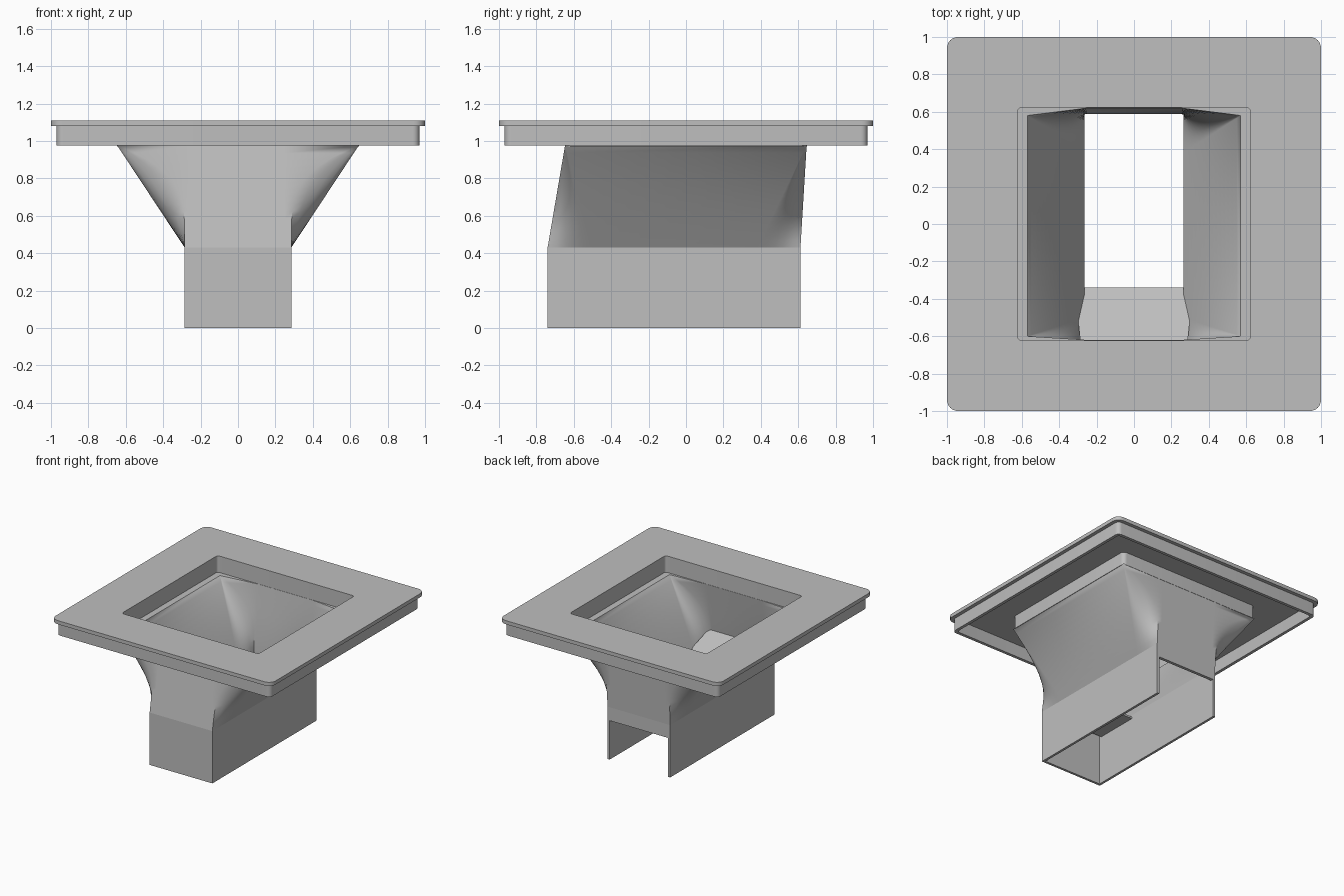
import bpy, bmesh, math

cube = bpy.data.objects.get("Cube")
if cube:
    bpy.data.objects.remove(cube, do_unlink=True)

grey = bpy.data.materials.new("plain grey")
GREY = (0.52, 0.52, 0.52, 1)
grey.diffuse_color = GREY
grey.use_nodes = True
grey.node_tree.nodes["Principled BSDF"].inputs["Base Color"].default_value = GREY


def lerp(a, b, t):
    return a + (b - a) * t


def loft(name, rings, cyclic=False, angle=30):
    """Skin equal-length closed rings; cyclic joins the last to the first, else the ends are capped."""
    bm = bmesh.new()
    rows = [[bm.verts.new(p) for p in ring] for ring in rings]
    n = len(rows[0])
    for i in range(len(rows) if cyclic else len(rows) - 1):
        a, b = rows[i], rows[(i + 1) % len(rows)]
        for j in range(n):
            k = (j + 1) % n
            bm.faces.new((a[j], a[k], b[k], b[j]))
    if not cyclic:
        bm.faces.new(rows[0])
        bm.faces.new(rows[-1])
    bmesh.ops.remove_doubles(bm, verts=bm.verts[:], dist=1e-5)
    bmesh.ops.recalc_face_normals(bm, faces=bm.faces[:])
    mesh = bpy.data.meshes.new(name)
    bm.to_mesh(mesh)
    bm.free()
    mesh.materials.append(grey)
    ob = bpy.data.objects.new(name, mesh)
    bpy.context.collection.objects.link(ob)
    bpy.ops.object.select_all(action='DESELECT')
    ob.select_set(True)
    bpy.context.view_layer.objects.active = ob
    bpy.ops.object.shade_smooth_by_angle(angle=math.radians(angle))
    return ob


def rounded_square(half, r, z, steps=6):
    pts = []
    for q in range(4):
        mid = math.pi / 4 + q * math.pi / 2
        cx = math.copysign(half - r, math.cos(mid))
        cy = math.copysign(half - r, math.sin(mid))
        for s in range(steps + 1):
            a = (q + s / steps) * math.pi / 2
            pts.append((cx + r * math.cos(a), cy + r * math.sin(a), z))
    return pts


def square_frame(name, outer, r_out, inner, r_in, z0, z1):
    loft(name, [rounded_square(outer, r_out, z0), rounded_square(outer, r_out, z1),
                rounded_square(inner, r_in, z1), rounded_square(inner, r_in, z0)], cyclic=True)


def box(name, x0, x1, y0, y1, z0, z1):
    loft(name, [[(x0, y0, z), (x1, y0, z), (x1, y1, z), (x0, y1, z)] for z in (z0, z1)])


# Top flange, its hanging skirt and the collar around the opening
square_frame("top_flange", 1.0, 0.06, 0.622, 0.02, 1.08, 1.11)
square_frame("flange_skirt", 0.97, 0.035, 0.945, 0.02, 0.975, 1.085)
square_frame("opening_collar", 0.647, 0.035, 0.622, 0.02, 0.972, 1.085)

# Funnel: a wide square mouth narrowing to the outlet, with scooped corners
Z_LOW, Z_HIGH, STEPS, CORNER = 0.43, 0.975, 14, 5


def funnel_quarter(t, x, mid_y, edge_y, side_y):
    """Points from the end wall's middle round one corner to the side wall."""
    z = lerp(Z_LOW, Z_HIGH, t)
    fx, fy = lerp(*x, t ** 4), lerp(*edge_y, t)
    sx, sy = lerp(*x, t), lerp(*side_y, t)
    pts = [(0.25, lerp(*mid_y, t), z)]
    cx, cy = sx, (fy + sy) / 2
    for i in range(CORNER + 1):
        u = i / CORNER
        w0, w1, w2 = (1 - u) ** 2, 2 * u * (1 - u), u * u
        pts.append((w0 * fx + w1 * cx + w2 * sx, w0 * fy + w1 * cy + w2 * sy, z))
    return pts


def funnel_ring(t, x, front, back):
    f = funnel_quarter(t, x, *front)
    b = funnel_quarter(t, x, *back)
    half = f + b[::-1]
    return half + [(-px, py, pz) for px, py, pz in reversed(half)]


outer = dict(x=(0.285, 0.645),
             front=((-0.74, -0.647), (-0.74, -0.647), (-0.50, -0.647)),
             back=((0.612, 0.645), (0.612, 0.645), (0.38, 0.645)))
inner = dict(x=(0.265, 0.57),
             front=((-0.72, -0.62), (-0.72, -0.60), (-0.50, -0.60)),
             back=((0.587, 0.62), (0.587, 0.58), (0.38, 0.58)))
levels = [i / STEPS for i in range(STEPS + 1)]
loft("funnel", [funnel_ring(t, **outer) for t in levels]
     + [funnel_ring(t, **inner) for t in reversed(levels)], cyclic=True, angle=35)

# Rectangular outlet below the funnel, open underneath and at the lower back
for side, x0, x1 in (("right", -0.285, -0.265), ("left", 0.265, 0.285)):
    box("outlet_wall_" + side, x0, x1, -0.74, 0.612, 0, Z_LOW)
box("outlet_wall_front", -0.265, 0.265, -0.74, -0.72, 0, Z_LOW)
box("outlet_lintel_back", -0.265, 0.265, 0.587, 0.612, 0.32, Z_LOW)

# Sloped ramp inside, shedding from the front wall into the outlet
ramp = []
for y, z, w in ((-0.34, 0.415, 0.27), (-0.50, 0.48, 0.30), (-0.70, 0.57, 0.28)):
    ramp.append([(-0.27, y, 0.40), (0.27, y, 0.40), (w, y, z), (-w, y, z)])
loft("inner_ramp", ramp)
